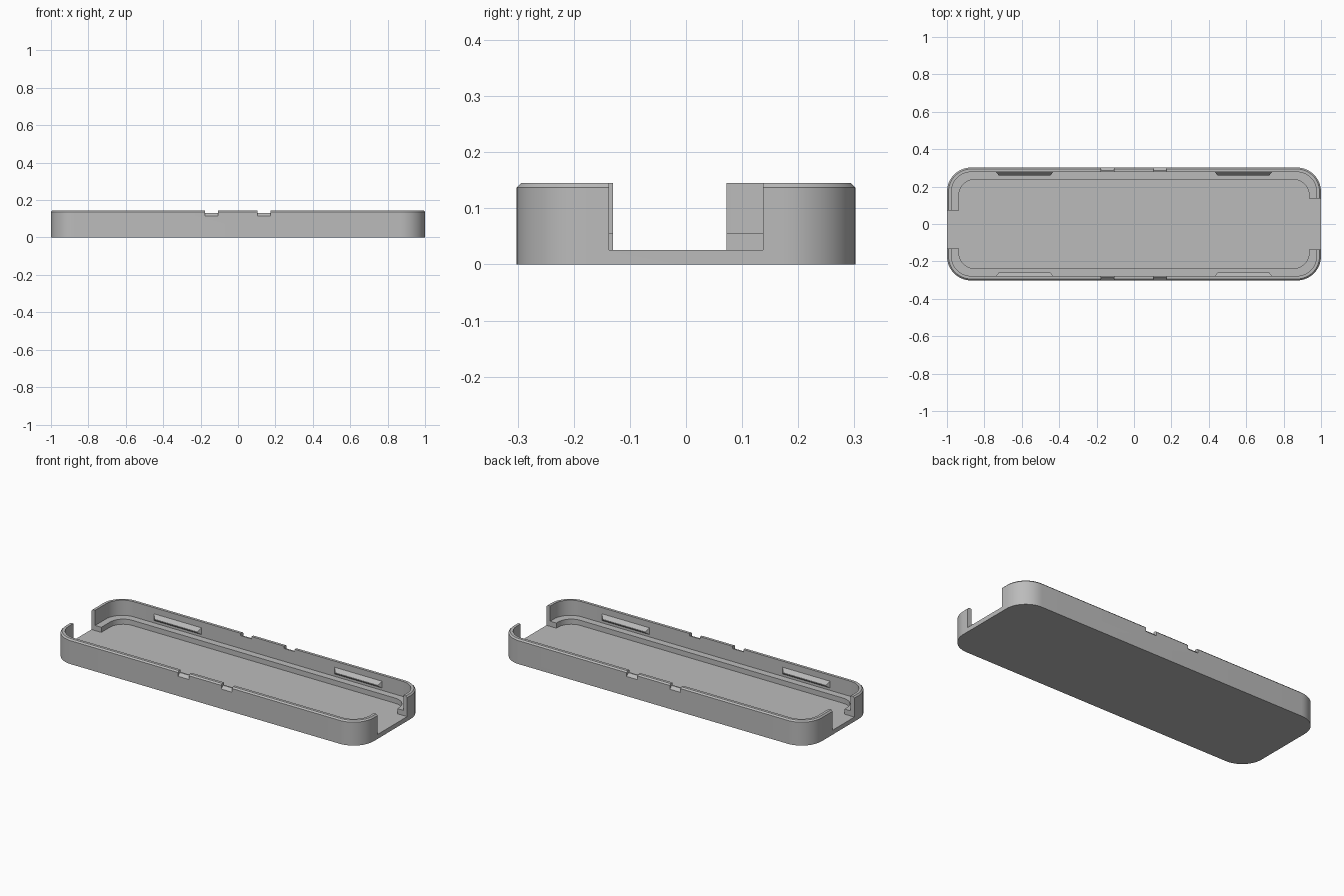
import bpy, bmesh, math

cube = bpy.data.objects.get("Cube")
if cube:
    bpy.data.objects.remove(cube, do_unlink=True)

grey = bpy.data.materials.new("plain_grey")
grey.use_nodes = True
grey.diffuse_color = (0.5, 0.5, 0.5, 1)
grey.node_tree.nodes["Principled BSDF"].inputs["Base Color"].default_value = (0.5, 0.5, 0.5, 1)


def loft(name, rings):
    """Closed solid skinned through rings of equal point count."""
    bm = bmesh.new()
    loops = [[bm.verts.new(p) for p in ring] for ring in rings]
    n = len(loops[0])
    for a, b in zip(loops, loops[1:]):
        for i in range(n):
            j = (i + 1) % n
            bm.faces.new((a[i], a[j], b[j], b[i]))
    bm.faces.new(loops[0])
    bm.faces.new(loops[-1])
    bmesh.ops.recalc_face_normals(bm, faces=bm.faces)
    mesh = bpy.data.meshes.new(name)
    bm.to_mesh(mesh)
    bm.free()
    mesh.materials.append(grey)
    obj = bpy.data.objects.new(name, mesh)
    bpy.context.collection.objects.link(obj)
    return obj


def rounded_ring(inset, z, radius, steps=16):
    hx, hy = 1 - inset, 0.302 - inset
    ring = []
    for quarter, (sx, sy) in enumerate([(1, 1), (-1, 1), (-1, -1), (1, -1)]):
        for i in range(steps + 1):
            a = (quarter + i / steps) * math.pi / 2
            ring.append((sx * (hx - radius) + radius * math.cos(a),
                         sy * (hy - radius) + radius * math.sin(a), z))
    return ring


def prism(name, cx, side, profile):
    """Bar along x; profile rows are (half width, y, z), mirrored in y by side."""
    return loft(name, [[(cx + e * w, side * y, z) for w, y, z in profile] for e in (-1, 1)])


# Tray: outer wall, chamfered rim, inner wall, ledge and floor
R, FLOOR, LEDGE, RIM = 0.13, 0.026, 0.056, 0.145
tray = loft("tray", [
    rounded_ring(0, 0, R),
    rounded_ring(0, RIM - 0.008, R),
    rounded_ring(0.008, RIM, R - 0.008),
    rounded_ring(0.024, RIM, R - 0.024),
    rounded_ring(0.024, LEDGE, R - 0.024),
    rounded_ring(0.064, LEDGE, 0.085),
    rounded_ring(0.064, FLOOR, 0.085),
])

# Cutters: one opening in each end, two sloped notches in each long wall
cutters = []
for side, y0, y1 in ((1, -0.137, 0.137), (-1, -0.13, 0.072)):
    w = 0.1
    cutters.append(prism("end_opening", side * 1.0, 1,
                         [(w, y0, FLOOR), (w, y1, FLOOR), (w, y1, 0.2), (w, y0, 0.2)]))
for side in (-1, 1):
    for cx in (-0.142, 0.138):
        w = 0.035
        cutters.append(prism("rim_notch", cx, side,
                             [(w, 0.27, 0.131), (w, 0.286, 0.131), (w, 0.322, 0.095),
                              (w, 0.322, 0.2), (w, 0.27, 0.2)]))

bpy.ops.object.select_all(action='DESELECT')
tray.select_set(True)
bpy.context.view_layer.objects.active = tray
for cutter in cutters:
    cutter.hide_render = True
    mod = tray.modifiers.new("cut", 'BOOLEAN')
    mod.operation, mod.solver, mod.object = 'DIFFERENCE', 'EXACT', cutter
    bpy.ops.object.modifier_apply(modifier=mod.name)
    bpy.data.objects.remove(cutter, do_unlink=True)
bpy.ops.object.shade_smooth_by_angle(angle=math.radians(30))

# Snap catches: tapered wedges on the inside of the long walls
for side, y_name in ((-1, "front"), (1, "back")):
    for cx, x_name in ((-0.585, "right"), (0.585, "left")):
        prism(f"{y_name}_{x_name}_catch", cx, side,
              [(0.157, 0.282, 0.114), (0.138, 0.26, 0.088),
               (0.138, 0.26, 0.083), (0.157, 0.282, 0.067)])
